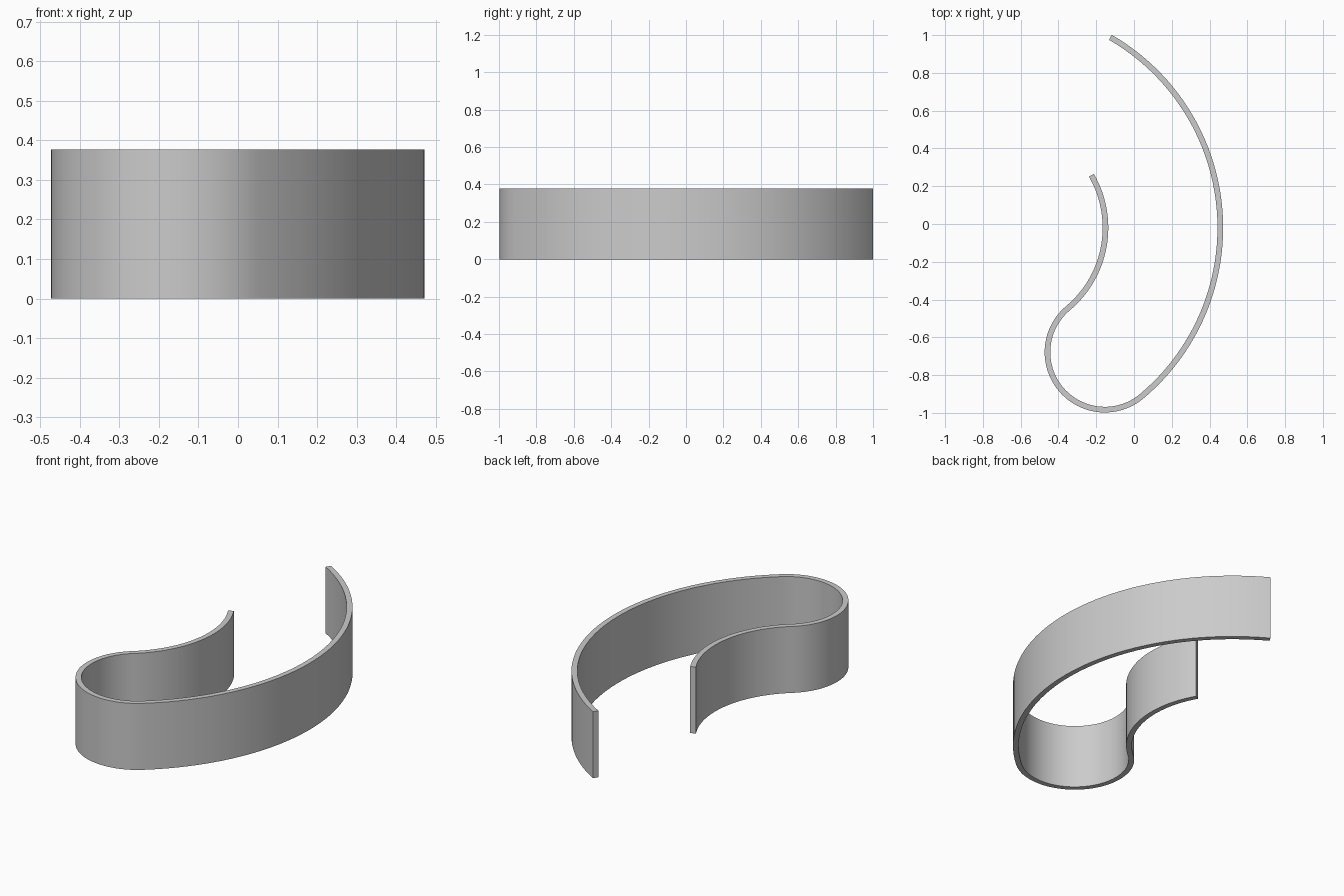
import bpy, bmesh
from math import sin, cos, radians

cube = bpy.data.objects.get("Cube")
if cube:
    bpy.data.objects.remove(cube, do_unlink=True)

HEIGHT = 0.377
HALF = 0.015            # half of the wall thickness
CX, CY = -0.707, -0.02  # shared centre of the outer and inner sweeps
R_OUT, R_TURN = 1.164, 0.304
JOIN = radians(-50)     # direction in which the turn meets both sweeps
GAP = R_OUT - R_TURN
R_IN = GAP - R_TURN
TX, TY = CX + GAP * cos(JOIN), CY + GAP * sin(JOIN)


def arc(cx, cy, r, start, end, steps, side):
    """Points across the wall along one arc; side is +1 when left is inward."""
    pts = []
    for i in range(steps + 1):
        a = radians(start + (end - start) * i / steps)
        pts.append([(cx + (r + s * side * HALF) * cos(a),
                     cy + (r + s * side * HALF) * sin(a)) for s in (-1, 1)])
    return pts


# Wall path: long sweep, round turn, then the short sweep back
path = arc(CX, CY, R_OUT, 60, -50, 48, 1)
path += arc(TX, TY, R_TURN, -50, -230, 48, 1)[1:]
path += arc(CX, CY, R_IN, -50, 30, 32, -1)[1:]

# Closed flat outline raised to a curved wall
bm = bmesh.new()
rings = [[bm.verts.new((x, y, z)) for (x, y), z in
          ((p[0], 0), (p[1], 0), (p[1], HEIGHT), (p[0], HEIGHT))] for p in path]
for a, b in zip(rings, rings[1:]):
    for k in range(4):
        n = (k + 1) % 4
        bm.faces.new((a[k], a[n], b[n], b[k]))
bm.faces.new(rings[0])
bm.faces.new(rings[-1])
bmesh.ops.recalc_face_normals(bm, faces=bm.faces)
mesh = bpy.data.meshes.new("curved_wall")
bm.to_mesh(mesh)
bm.free()
wall = bpy.data.objects.new("curved_wall", mesh)
bpy.context.collection.objects.link(wall)

# Plain grey finish
grey = bpy.data.materials.new("plain grey")
grey.use_nodes = True
colour = (0.6, 0.6, 0.6, 1)
grey.diffuse_color = colour
grey.node_tree.nodes["Principled BSDF"].inputs["Base Color"].default_value = colour
mesh.materials.append(grey)

bpy.ops.object.select_all(action='DESELECT')
wall.select_set(True)
bpy.context.view_layer.objects.active = wall
bpy.ops.object.shade_smooth_by_angle(angle=radians(30))
